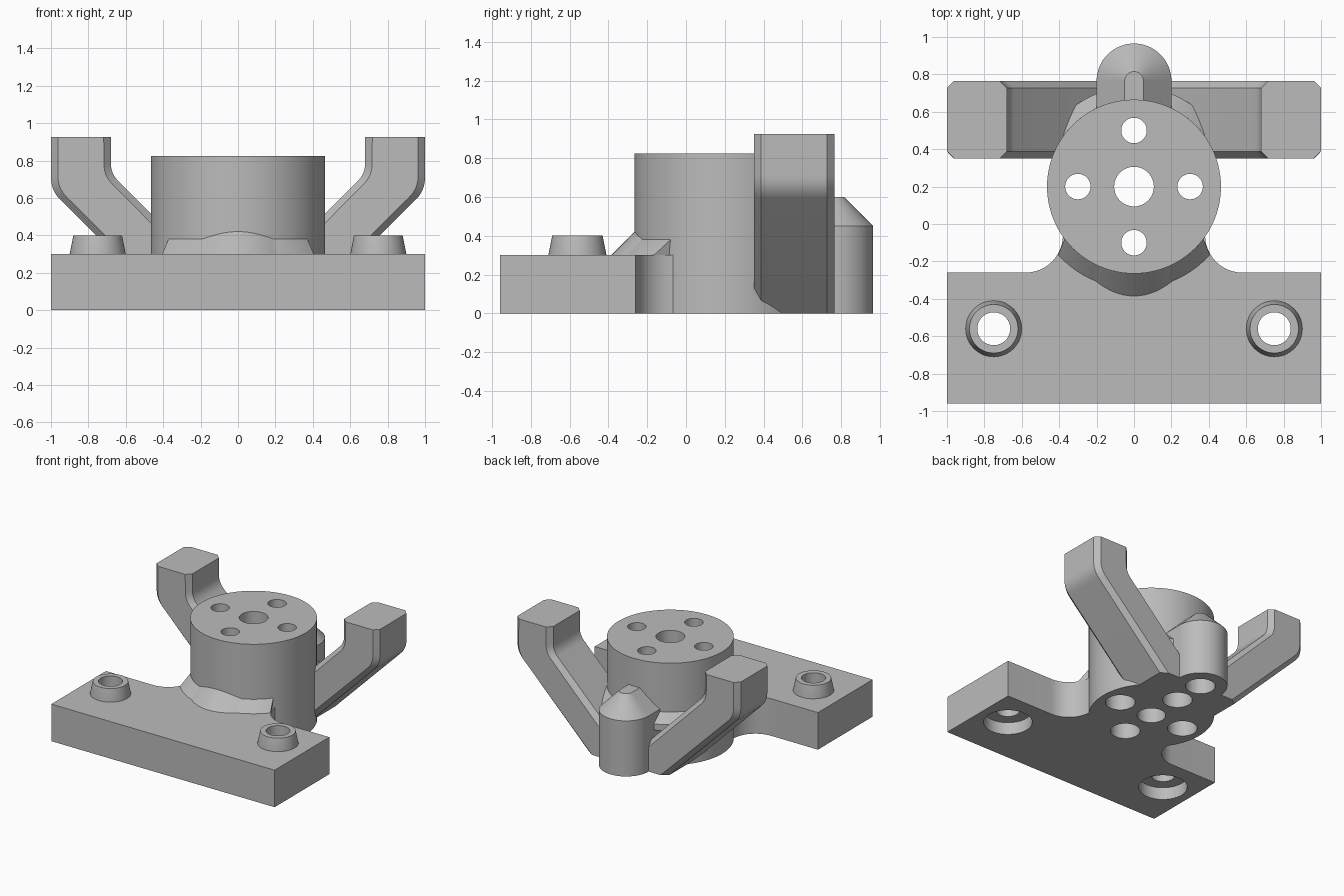
import bpy, bmesh
from math import sin, cos, pi, radians
from mathutils import Vector

default = bpy.data.objects.get("Cube")
if default:
    bpy.data.objects.remove(default, do_unlink=True)

gray = bpy.data.materials.new("plain gray")
gray.use_nodes = True
COLOR = (0.5, 0.5, 0.5, 1)
gray.diffuse_color = COLOR
gray.node_tree.nodes["Principled BSDF"].inputs["Base Color"].default_value = COLOR

HUB_Y = 0.2
HUB_R = 0.465


def loft(name, rings, floor=False):
    """Skin a closed solid through rings with equal point counts."""
    bm = bmesh.new()
    rows = [[bm.verts.new(p) for p in ring] for ring in rings]
    n = len(rows[0])
    for a, b in zip(rows, rows[1:]):
        for i in range(n):
            j = (i + 1) % n
            bm.faces.new((a[i], a[j], b[j], b[i]))
    bm.faces.new(rows[0])
    bm.faces.new(rows[-1])
    if floor:  # trim everything below the ground plane
        geom = bm.verts[:] + bm.edges[:] + bm.faces[:]
        cut = bmesh.ops.bisect_plane(bm, geom=geom, plane_co=(0, 0, 0),
                                     plane_no=(0, 0, 1), clear_inner=True)
        edges = [e for e in cut["geom_cut"] if isinstance(e, bmesh.types.BMEdge)]
        bmesh.ops.holes_fill(bm, edges=edges)
    bmesh.ops.recalc_face_normals(bm, faces=bm.faces)
    mesh = bpy.data.meshes.new(name)
    bm.to_mesh(mesh)
    bm.free()
    mesh.materials.append(gray)
    ob = bpy.data.objects.new(name, mesh)
    bpy.context.collection.objects.link(ob)
    return ob


def turned(name, x, y, profile, n=48):
    """Round solid from (z, radius) pairs."""
    return loft(name, [[(x + r * cos(2 * pi * i / n), y + r * sin(2 * pi * i / n), z)
                        for i in range(n)] for z, r in profile])


def bezier(a, b, c, steps=6):
    a, b, c = Vector(a), Vector(b), Vector(c)
    ts = [i / steps for i in range(steps + 1)]
    return [a * (1 - t) ** 2 + b * 2 * t * (1 - t) + c * t * t for t in ts]


# Mounting plate with filleted neck
fillet = [(0.58 - 0.2 * sin(t), -0.06 - 0.2 * cos(t))
          for t in [pi / 2 * i / 12 for i in range(13)]]
half = [(1, -0.96), (1, -0.26)] + fillet
outline = half + [(-x, y) for x, y in reversed(half)]
parts = [loft("mounting_plate", [[(x, y, z) for x, y in outline] for z in (0, 0.3)])]

# Central hub
parts.append(turned("hub", 0, HUB_Y, [(0, HUB_R), (0.825, HUB_R)], 96))

# Tapered bosses on the plate
for side, s in (("left", 1), ("right", -1)):
    parts.append(turned("boss_" + side, s * 0.75, -0.56,
                        [(0.25, 0.15), (0.3, 0.15), (0.4, 0.13)]))


# Sloped collars where the hub meets the plate and the arms
def collar(name, direction, base, width, spread_out, spread_in, bulge):
    rings = []
    steps = 48
    for i in range(steps + 1):
        t = 2 * i / steps - 1
        swell = max(0, cos(min(abs(t) * spread_out / 22, 1) * pi / 2)) * bulge
        w = width + swell
        section = [(0.43, base - 0.05, spread_in), (HUB_R + w, base - 0.05, spread_out),
                   (HUB_R + w, base, spread_out), (HUB_R, base + w, spread_in),
                   (0.43, base + w, spread_in)]
        rings.append([(r * sin(radians(a * t)), HUB_Y + direction * r * cos(radians(a * t)), z)
                      for r, z, a in section])
    return loft(name, rings)


parts.append(collar("front_collar", -1, 0.3, 0.08, 48, 53, 0.04))
parts.append(collar("back_collar", 1, 0.36, 0.07, 52, 54, 0))

# Rear pin with chamfered top, running into the hub
pin = []
for z, r in ((0, 0.2), (0.45, 0.2), (0.6, 0.05)):
    arc = [pi * i / 32 for i in range(33)]
    pin.append([(r, 0.4, z)] + [(r * cos(a), 0.765 + r * sin(a), z) for a in arc]
               + [(-r, 0.4, z)])
parts.append(loft("rear_pin", pin))

# Bent arms with chamfered edges
outer = [Vector((1, 0.925))] + bezier((1, 0.71), (1, 0.64), (0.95, 0.59)) + [Vector((0.2, -0.16))]
inner = [Vector((0.68, 0.925))] + bezier((0.68, 0.79), (0.68, 0.73), (0.64, 0.69)) + [Vector((0, 0.05))]
Y0, Y1, C = 0.35, 0.765, 0.038
for side, s in (("left", 1), ("right", -1)):
    rings = []
    for o, i in zip(outer, inner):
        u = (o - i).normalized() * C
        section = [(o - u, Y0), (o, Y0 + C), (o, Y1 - C), (o - u, Y1),
                   (i + u, Y1), (i, Y1 - C), (i, Y0 + C), (i + u, Y0)]
        rings.append([(s * p.x, y, p.y) for p, y in section])
    parts.append(loft("arm_" + side, rings, floor=True))

# Holes: hub bore, four counterbored screw holes, plate holes, blind pin socket
cutters = [turned("bore_cutter", 0, HUB_Y, [(-0.1, 0.106), (1, 0.106)])]
for k in range(4):
    a = k * pi / 2
    cutters.append(turned("screw_cutter", 0.3 * cos(a), HUB_Y + 0.3 * sin(a),
                          [(-0.1, 0.11), (0.4, 0.11), (0.4, 0.068), (1, 0.068)]))
for s in (1, -1):
    cutters.append(turned("plate_cutter", s * 0.75, -0.56,
                          [(-0.1, 0.18), (0.1, 0.18), (0.1, 0.088), (1, 0.088)]))
cutters.append(turned("socket_cutter", 0, 0.765, [(-0.1, 0.11), (0.3, 0.11)]))


def bounds(ob):
    pts = [v.co for v in ob.data.vertices]
    return [(min(p[k] for p in pts), max(p[k] for p in pts)) for k in range(3)]


def touching(a, b):
    return all(p[0] < q[1] and q[0] < p[1] for p, q in zip(bounds(a), bounds(b)))


for part in parts:
    for o in bpy.context.selected_objects:
        o.select_set(False)
    bpy.context.view_layer.objects.active = part
    part.select_set(True)
    for cutter in cutters:
        if touching(part, cutter):
            mod = part.modifiers.new("hole", 'BOOLEAN')
            mod.operation = 'DIFFERENCE'
            mod.solver = 'EXACT'
            mod.object = cutter
            bpy.ops.object.modifier_apply(modifier=mod.name)
    bpy.ops.object.shade_smooth_by_angle(angle=radians(30))

for cutter in cutters:
    bpy.data.objects.remove(cutter, do_unlink=True)
